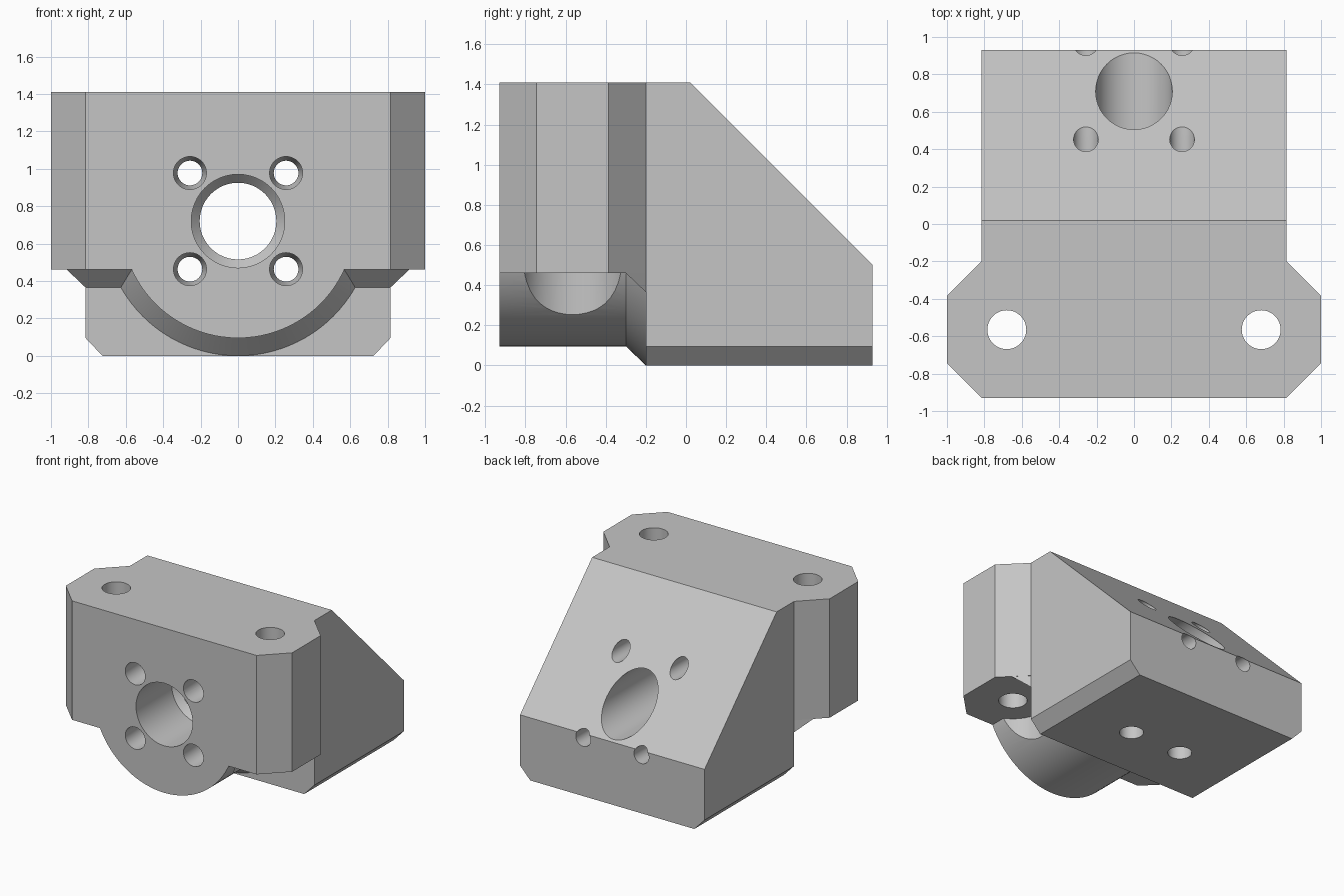
import bpy, bmesh
from math import sin, cos, pi, radians
from mathutils import Vector

cube = bpy.data.objects.get("Cube")
if cube:
    bpy.data.objects.remove(cube, do_unlink=True)

grey = bpy.data.materials.new("light grey")
grey.use_nodes = True
COLOUR = (0.56, 0.56, 0.56, 1)
grey.diffuse_color = COLOUR
grey.node_tree.nodes["Principled BSDF"].inputs["Base Color"].default_value = COLOUR

AXIS_Z = 0.72      # height of the main bore
FRONT, STEP, BACK, TOP = -0.93, -0.2, 0.93, 1.41
LEDGE = 0.46       # underside of the side lugs


def make_object(name, bm):
    bmesh.ops.recalc_face_normals(bm, faces=bm.faces)
    mesh = bpy.data.meshes.new(name)
    bm.to_mesh(mesh)
    bm.free()
    mesh.materials.append(grey)
    obj = bpy.data.objects.new(name, mesh)
    bpy.context.collection.objects.link(obj)
    return obj


def loft(name, rings):
    """Skin a closed solid through rings with equal point counts."""
    bm = bmesh.new()
    loops = [[bm.verts.new(p) for p in ring] for ring in rings]
    for a, b in zip(loops, loops[1:]):
        for i in range(len(a)):
            j = (i + 1) % len(a)
            bm.faces.new((a[i], a[j], b[j], b[i]))
    bm.faces.new(loops[0])
    bm.faces.new(loops[-1])
    return make_object(name, bm)


def mirrored(half):
    """Close a half outline across x = 0."""
    return half + [(-x, v) for x, v in reversed(half)]


def arc(y, r, x=0, z=AXIS_Z, start=0, sweep=2 * pi, n=48):
    return [Vector((x + r * cos(start + sweep * i / n), y, z + r * sin(start + sweep * i / n)))
            for i in range(n + (sweep < 6))]


def upright(name, x, y, r, z0, z1):
    return loft(name, [[(x + r * cos(2 * pi * i / 48), y + r * sin(2 * pi * i / 48), z)
                        for i in range(48)] for z in (z0, z1)])


def combine(target, tool, operation):
    mod = target.modifiers.new(operation, 'BOOLEAN')
    mod.object, mod.operation, mod.solver = tool, operation, 'EXACT'
    bpy.context.view_layer.objects.active = target
    bpy.ops.object.modifier_apply(modifier=mod.name)
    bpy.data.objects.remove(tool, do_unlink=True)


# Rear block with chamfered lower edges and a sloping back
section = mirrored([(0.725, 0), (0.815, 0.095), (0.815, TOP)])
bm = bmesh.new()
ends = [[bm.verts.new((x, y, z)) for x, z in section] for y in (STEP, BACK)]
for i in range(len(section)):
    j = (i + 1) % len(section)
    bm.faces.new((ends[0][i], ends[0][j], ends[1][j], ends[1][i]))
for end in ends:
    bm.faces.new(end)
bmesh.ops.bisect_plane(bm, geom=bm.verts[:] + bm.edges[:] + bm.faces[:],
                       plane_co=(0, 0.02, TOP), plane_no=(0, 1, 1), clear_outer=True)
bmesh.ops.holes_fill(bm, edges=[e for e in bm.edges if e.is_boundary])
body = make_object("bracket_body", bm)

# Wide front plate with chamfered corners
plan = mirrored([(0.815, FRONT), (1, -0.745), (1, -0.385), (0.815, STEP), (0.7, -0.1)])
plate = loft("front_plate", [[(x, y, z) for x, y in plan] for z in (LEDGE, TOP)])
combine(body, plate, 'UNION')

# Chamfer under the lugs where they meet the rear block
bm = bmesh.new()
for s in (1, -1):
    for x, y, z in ((0.915, -0.3, LEDGE), (0.815, STEP, 0.365), (0.7, -0.1, 0.42), (0.7, -0.1, 0.6)):
        bm.verts.new((s * x, y, z))
bmesh.ops.convex_hull(bm, input=bm.verts)
bmesh.ops.dissolve_limit(bm, angle_limit=0.01, verts=bm.verts[:], edges=bm.edges[:])
combine(body, make_object("lug_chamfer", bm), 'UNION')

# Rounded boss below the plate, flaring out to the rear block
boss = loft("round_boss", [arc(y, r, start=pi, sweep=pi) for y, r in
                           ((FRONT, 0.625), (-0.3, 0.625), (STEP, 0.72), (-0.1, 0.6))])
combine(body, boss, 'UNION')

# Main bore and four screw holes, each narrowing behind the front
holes = [(0, AXIS_Z, 0.25, 0.205)]
holes += [(sx * 0.257, AXIS_Z + sz * 0.257, 0.088, 0.066) for sx in (1, -1) for sz in (1, -1)]
for x, z, wide, narrow in holes:
    cutter = loft("bore_cutter", [arc(y, r, x, z) for y, r in
                                  ((-1.1, wide), (-0.48, wide), (-0.43, narrow), (1.1, narrow))])
    combine(body, cutter, 'DIFFERENCE')

# Lug holes with screw head clearance below, and blind holes in the base
for s in (1, -1):
    for x, y, r, z0, z1 in ((0.68, -0.565, 0.104, 0.2, 1.6),
                            (0.68, -0.565, 0.265, -0.2, LEDGE),
                            (0.23, 0.245, 0.088, -0.2, 0.34)):
        combine(body, upright("hole_cutter", s * x, y, r, z0, z1), 'DIFFERENCE')

# Merge coplanar pieces and shade
bm = bmesh.new()
bm.from_mesh(body.data)
bmesh.ops.remove_doubles(bm, verts=bm.verts, dist=0.0002)
bmesh.ops.dissolve_limit(bm, angle_limit=0.005, verts=bm.verts[:], edges=bm.edges[:])
bm.to_mesh(body.data)
bm.free()
for obj in bpy.context.selected_objects:
    obj.select_set(False)
body.select_set(True)
bpy.context.view_layer.objects.active = body
bpy.ops.object.shade_smooth_by_angle(angle=radians(25))
